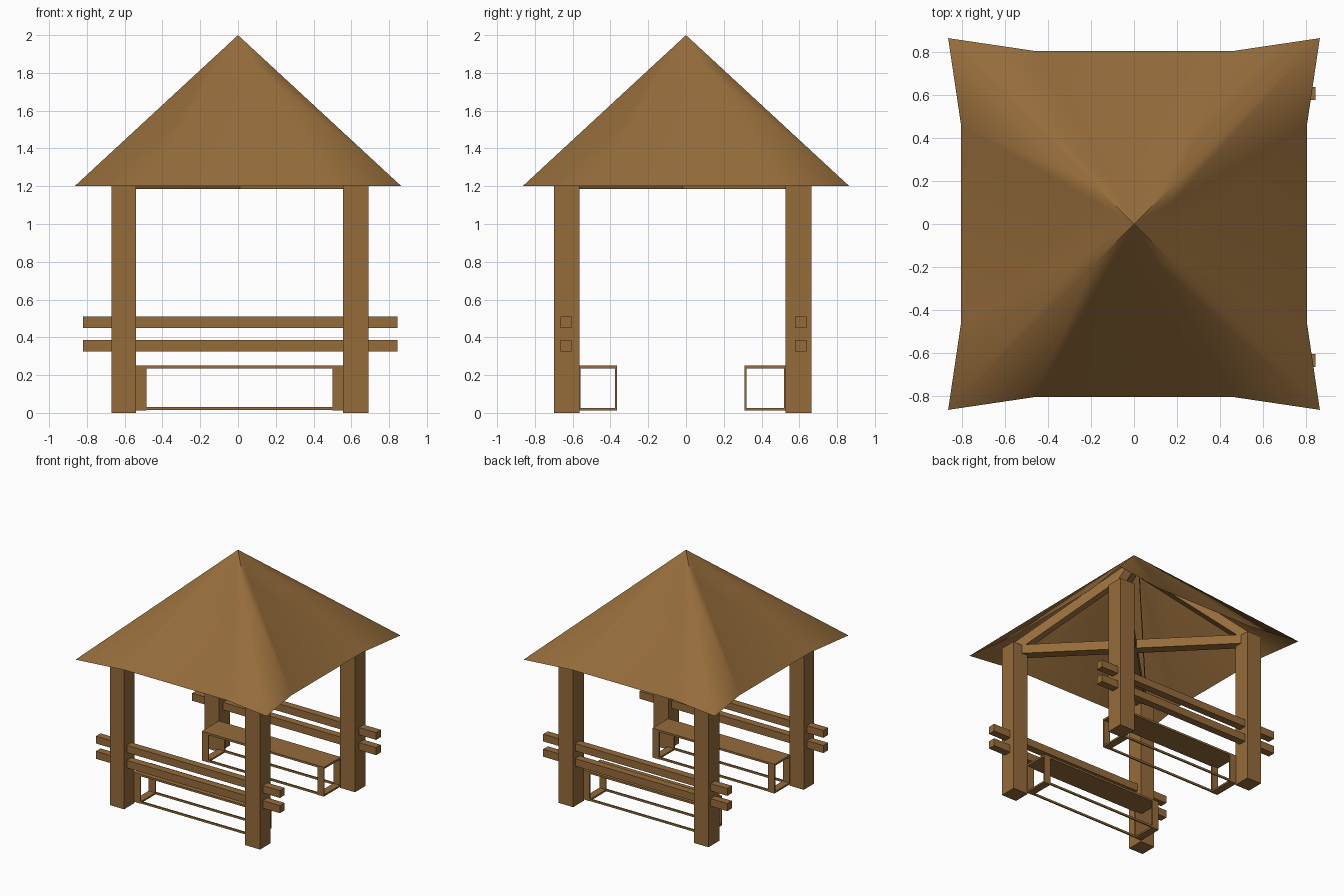
import bpy, bmesh, math
from mathutils import Vector, Matrix

if "Cube" in bpy.data.objects:
    bpy.data.objects.remove(bpy.data.objects["Cube"])

wood = bpy.data.materials.new("brown_wood")
wood.diffuse_color = (0.30, 0.15, 0.043, 1)
wood.use_nodes = True
wood.node_tree.nodes["Principled BSDF"].inputs["Base Color"].default_value = wood.diffuse_color


def finish(name, bm):
    me = bpy.data.meshes.new(name)
    bm.to_mesh(me)
    bm.free()
    me.materials.append(wood)
    ob = bpy.data.objects.new(name, me)
    bpy.context.collection.objects.link(ob)
    return ob


def add_box(bm, x, y, z):
    """Add a box given its (min, max) on each axis."""
    size = [b - a for a, b in (x, y, z)]
    mid = [(a + b) / 2 for a, b in (x, y, z)]
    bmesh.ops.create_cube(bm, size=1, matrix=Matrix.Translation(mid) @ Matrix.Diagonal((*size, 1)))


def box(name, x, y, z):
    bm = bmesh.new()
    add_box(bm, x, y, z)
    return finish(name, bm)


def beam(name, a, b, width, height):
    """Square timber running from point a to point b."""
    a, b = Vector(a), Vector(b)
    d = (b - a).normalized()
    side = Vector((0, 0, 1)).cross(d).normalized()
    up = d.cross(side)
    rot = Matrix((d, side, up)).transposed().to_4x4()
    bm = bmesh.new()
    bmesh.ops.create_cube(bm, size=1, matrix=Matrix.Translation((a + b) / 2) @ rot
                          @ Matrix.Diagonal(((b - a).length, width, height, 1)))
    return finish(name, bm)


# Posts
post_x = {"left": (-0.67, -0.54), "right": (0.555, 0.69)}
post_y = {"front": (-0.70, -0.565), "back": (0.527, 0.665)}
for sx, x in post_x.items():
    for sy, y in post_y.items():
        box(f"{sy}_{sx}_post", x, y, (0, 1.255))

# Backrest rails, passing through the posts
for sy, y in (("front", (-0.665, -0.605)), ("back", (0.578, 0.638))):
    for level, z in (("lower", (0.325, 0.387)), ("upper", (0.45, 0.51))):
        box(f"{sy}_{level}_rail", (-0.82, 0.845), y, z)

# Benches: seat board, looped strap at each end, thin floor bars
T = 0.011
for sy, (y0, y1) in (("front", (-0.57, -0.365)), ("back", (0.31, 0.53))):
    x0, x1 = -0.545, 0.56
    box(f"{sy}_seat", (x0, x1), (y0, y1), (0.236, 0.252))
    bm = bmesh.new()
    for xs in ((x0, x0 + 0.06), (x1 - 0.06, x1)):
        for ys in ((y0, y0 + T), (y1 - T, y1)):
            add_box(bm, xs, ys, (0.012, 0.238))
        add_box(bm, xs, (y0, y1), (0.012, 0.026))
    for ys in ((y0, y0 + T), (y1 - T, y1)):
        add_box(bm, (x0, x1), ys, (0.014, 0.03))
    finish(f"{sy}_bench_frame", bm)

# Crossed tie beams and rafters under the roof
corners = [(-0.60, -0.63), (0.62, -0.63), (0.62, 0.60), (-0.60, 0.60)]
for i in range(2):
    beam(f"tie_beam_{i + 1}", (*corners[i], 1.222), (*corners[i + 2], 1.222), 0.075, 0.074)
for i, c in enumerate(corners):
    beam(f"rafter_{i + 1}", (*c, 1.24), (0, 0, 1.9), 0.075, 0.07)

# Roof: pyramid sheet with flared corners and crisp ridges near the peak
outline = []
for k in range(4):
    turn = Matrix.Rotation(k * math.pi / 2, 2)
    for p in ((0.865, 0.865), (0.46, 0.805), (-0.46, 0.805)):
        outline.append(turn @ Vector(p))
bm = bmesh.new()
apex = bm.verts.new((0, 0, 2))
rings = [[bm.verts.new((p.x * t, p.y * t, 2 - 0.8 * t)) for p in outline] for t in (0.22, 1)]
n = len(outline)
for i in range(n):
    j = (i + 1) % n
    bm.faces.new((apex, rings[0][i], rings[0][j]))
    bm.faces.new((rings[0][i], rings[1][i], rings[1][j], rings[0][j]))
for f in bm.faces:
    f.smooth = True
for i in range(0, n, 3):
    bm.edges.get((apex, rings[0][i])).smooth = False
finish("roof", bm)
